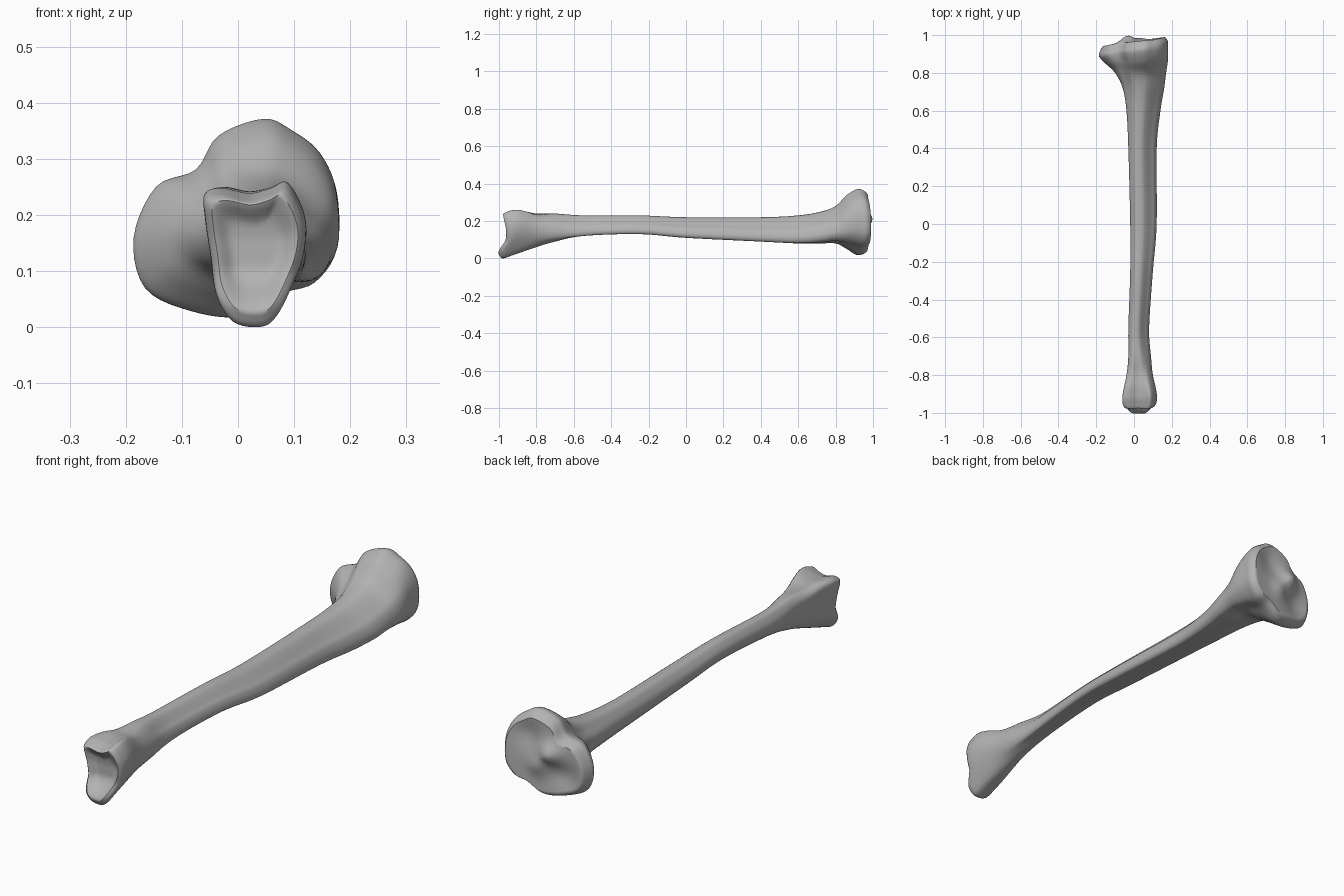
import bpy, bmesh, math

cube = bpy.data.objects.get("Cube")
if cube:
    bpy.data.objects.remove(cube)

# Cross-section outlines (x, z in hundredths), all starting at the top
KNEE = [(5, 37), (-3, 34), (-7, 28), (-14, 25), (-18, 16), (-16, 7), (-8, 3),
        (1, 2), (8, 6), (14, 8), (18, 14), (18, 24), (15, 31), (10, 35)]
SHAFT = [(4, 22), (1, 22), (-1, 20), (-2, 18), (-2, 16), (-1, 14), (1, 12),
         (4, 11), (8, 11), (11, 11), (12, 13), (11, 16), (9, 18), (6, 21)]
ANKLE = [(2, 24), (-3, 25), (-6, 24), (-6, 20), (-5, 13), (-4, 6), (-1, 1),
         (4, 0), (7, 2), (10, 8), (12, 14), (12, 20), (9, 26), (6, 25)]

# Stations: y, left, right, bottom, top (hundredths), knee share, ankle share
STATIONS = [(-96, -5, 11, 2, 24, 0, 1), (-94, -6, 12, 0, 25, 0, 1),
            (-89, -6, 12, 2, 26, 0, 1), (-80, -4, 10, 6, 24, 0, .7),
            (-70, -3, 9, 9, 24, 0, .35), (-55, -3, 8, 12, 23, 0, 0),
            (-25, -2, 10, 13, 23, 0, 0), (0, -2, 12, 11, 22, 0, 0),
            (40, -3, 12, 9, 22, 0, 0), (60, -4, 14, 8, 23, .1, 0),
            (72, -6, 16, 8, 25, .3, 0), (80, -10, 17, 8, 28, .5, 0),
            (86, -15, 18, 5, 34, .85, 0), (91, -18.5, 18, 2, 37, 1, 0),
            (94, -18, 18, 2, 36.5, 1, 0), (96, -17, 17, 3, 35, 1, 0)]


def spline(a, b, c, d, t):
    """Smooth curve from b to c for tuples of any length."""
    return [q + t / 2 * (r - p + t * (2*p - 5*q + 4*r - s + t * (3*(q - r) + s - p)))
            for p, q, r, s in zip(a, b, c, d)]


def unit_outline(points):
    """Round the outline and fit it in a unit square."""
    n = len(points)
    curve = [spline(*(points[(i + k) % n] for k in (-1, 0, 1, 2)), j / 5)
             for i in range(n) for j in range(5)]
    lo = [min(p[k] for p in curve) for k in (0, 1)]
    hi = [max(p[k] for p in curve) for k in (0, 1)]
    return [[(p[k] - lo[k]) / (hi[k] - lo[k]) for k in (0, 1)] for p in curve]


def smooth(t):
    t = min(max(t, 0), 1)
    return t * t * (3 - 2 * t)


def bump(x, z, cx, cz, r):
    return math.exp(-((x - cx) ** 2 + (z - cz) ** 2) / r ** 2)


def relief(x, z, end):
    """Joint surface relief, measured along y."""
    if end > 0:
        # Two shallow dishes with a ridge between them
        return (.14 * x - .015 * bump(x, z, .07, .27, .06)
                - .015 * bump(x, z, -.09, .12, .06)
                + .035 * bump(x, z, -.035, .21, .045)
                + .015 * bump(x, z, .02, .15, .04))
    # Lower knob and hollow socket
    return -.04 * smooth((.11 - z) / .08) - .015 * smooth((z - .15) / .09)


knee, shaft, ankle = map(unit_outline, (KNEE, SHAFT, ANKLE))


def section(station):
    y, x0, x1, z0, z1, k, a = [v / 100 for v in station[:5]] + station[5:]
    k, a = min(max(k, 0), 1), min(max(a, 0), 1)
    ring = [[k*p[i] + a*q[i] + (1 - k - a)*s[i] for i in (0, 1)]
            for p, q, s in zip(knee, ankle, shaft)]
    lo = [min(p[i] for p in ring) for i in (0, 1)]
    hi = [max(p[i] for p in ring) for i in (0, 1)]
    out = []
    for u, v in ring:
        x = x0 + (x1 - x0) * (u - lo[0]) / (hi[0] - lo[0])
        z = z0 + (z1 - z0) * (v - lo[1]) / (hi[1] - lo[1])
        weight = smooth((abs(y) - .78) / .17)
        out.append((x, y + weight * relief(x, z, y), z))
    return out


# Long shaft flowing into both joint ends
rings = []
last = len(STATIONS) - 1
for i in range(last):
    quad = [STATIONS[min(max(i + k, 0), last)] for k in (-1, 0, 1, 2)]
    rings += [section(spline(*quad, j / 5)) for j in range(5)]
rings.append(section(list(STATIONS[last])))


def cap_rings(rim, end):
    """Shrink the rim toward its middle over the joint surface."""
    mx = 0 if end > 0 else .03
    mz = .19 if end > 0 else .14
    level = .967 if end > 0 else -.963
    result = []
    for s in (.96, .9, .8, .7, .6, .5, .4, .3, .2, .1, .03):
        ring = []
        for x, y, z in rim:
            px, pz = mx + (x - mx) * s, mz + (z - mz) * s
            hollow = 0 if end > 0 else .02 * smooth((1 - s) * 2)
            ring.append((px, level + hollow + relief(px, pz, end), pz))
        result.append(ring)
    return result


rings = cap_rings(rings[0], -1)[::-1] + rings + cap_rings(rings[-1], 1)

bm = bmesh.new()
loops = [[bm.verts.new(co) for co in ring] for ring in rings]
for a, b in zip(loops, loops[1:]):
    for i in range(len(a)):
        bm.faces.new((a[i - 1], a[i], b[i], b[i - 1]))
bm.faces.new(loops[0])
bm.faces.new(loops[-1])
bmesh.ops.recalc_face_normals(bm, faces=bm.faces)

mesh = bpy.data.meshes.new("shin_bone")
bm.to_mesh(mesh)
bm.free()
bone = bpy.data.objects.new("shin_bone", mesh)
bpy.context.collection.objects.link(bone)

# Plain grey finish
grey = bpy.data.materials.new("bone_grey")
grey.use_nodes = True
color = (.45, .45, .45, 1)
grey.diffuse_color = color
grey.node_tree.nodes["Principled BSDF"].inputs["Base Color"].default_value = color
mesh.materials.append(grey)

bpy.context.view_layer.objects.active = bone
bone.select_set(True)
bpy.ops.object.shade_smooth_by_angle(angle=math.radians(50))
